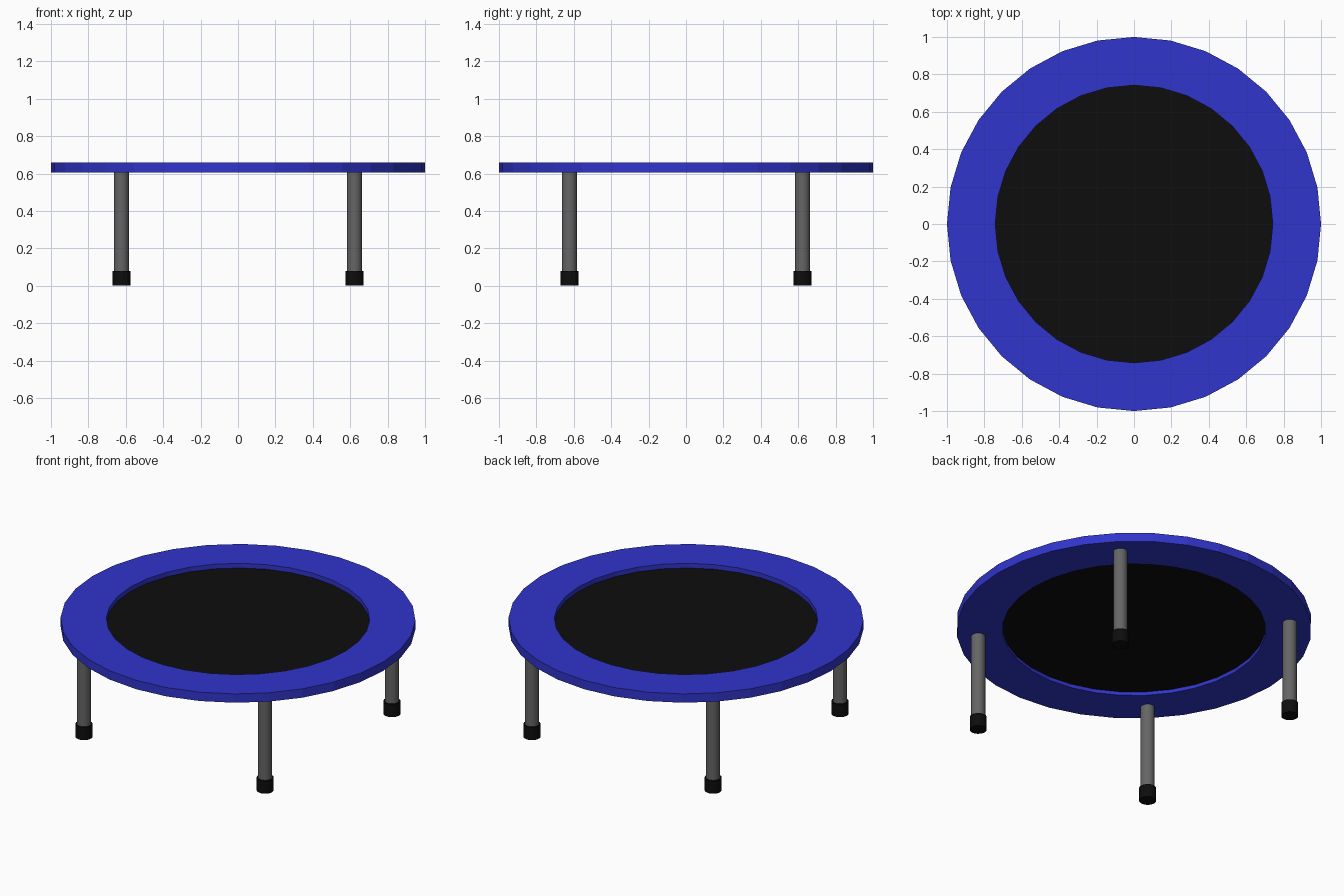
import bpy, bmesh, math

if "Cube" in bpy.data.objects:
    bpy.data.objects.remove(bpy.data.objects["Cube"])

SEGS = 32
R_OUT, R_IN = 1.0, 0.742
Z_LOW, Z_TOP = 0.605, 0.66
LEG_POS = 0.623


def material(name, rgb):
    m = bpy.data.materials.new(name)
    m.diffuse_color = (*rgb, 1.0)
    m.use_nodes = True
    m.node_tree.nodes["Principled BSDF"].inputs["Base Color"].default_value = m.diffuse_color
    return m


blue = material("blue_padding", (0.03, 0.035, 0.6))
black = material("black_rubber", (0.004, 0.004, 0.004))
steel = material("dark_steel", (0.13, 0.13, 0.13))


def cylinder(name, x, y, z0, z1, radius, mat, smooth=True):
    bpy.ops.mesh.primitive_cylinder_add(vertices=SEGS, radius=radius, depth=z1 - z0,
                                        location=(x, y, (z0 + z1) / 2))
    ob = bpy.context.object
    ob.name = name
    ob.data.materials.append(mat)
    if smooth:
        bpy.ops.object.shade_smooth_by_angle(angle=math.radians(30))
    return ob


# Padded rim: a rectangular section swept round the centre
bm = bmesh.new()
profile = [(R_IN, Z_LOW), (R_OUT, Z_LOW), (R_OUT, Z_TOP), (R_IN, Z_TOP)]
rings = []
for i in range(SEGS):
    a = 2 * math.pi * i / SEGS
    rings.append([bm.verts.new((r * math.cos(a), r * math.sin(a), z)) for r, z in profile])
for i in range(SEGS):
    p, q = rings[i], rings[(i + 1) % SEGS]
    for j in range(4):
        k = (j + 1) % 4
        bm.faces.new((p[j], q[j], q[k], p[k]))
bmesh.ops.recalc_face_normals(bm, faces=bm.faces)
mesh = bpy.data.meshes.new("padded_rim")
bm.to_mesh(mesh)
bm.free()
rim = bpy.data.objects.new("padded_rim", mesh)
bpy.context.collection.objects.link(rim)
mesh.materials.append(blue)

# Thin jumping mat set halfway down the rim opening
cylinder("jumping_mat", 0, 0, 0.627, 0.631, R_IN, black, smooth=False)

# Four legs with rubber feet
for side_y, sy in (("front", -1), ("back", 1)):
    for side_x, sx in (("left", -1), ("right", 1)):
        x, y = sx * LEG_POS, sy * LEG_POS
        cylinder(f"{side_y}_{side_x}_leg", x, y, 0.07, Z_LOW + 0.005, 0.04, steel)
        cylinder(f"{side_y}_{side_x}_foot", x, y, 0.0, 0.08, 0.048, black)
